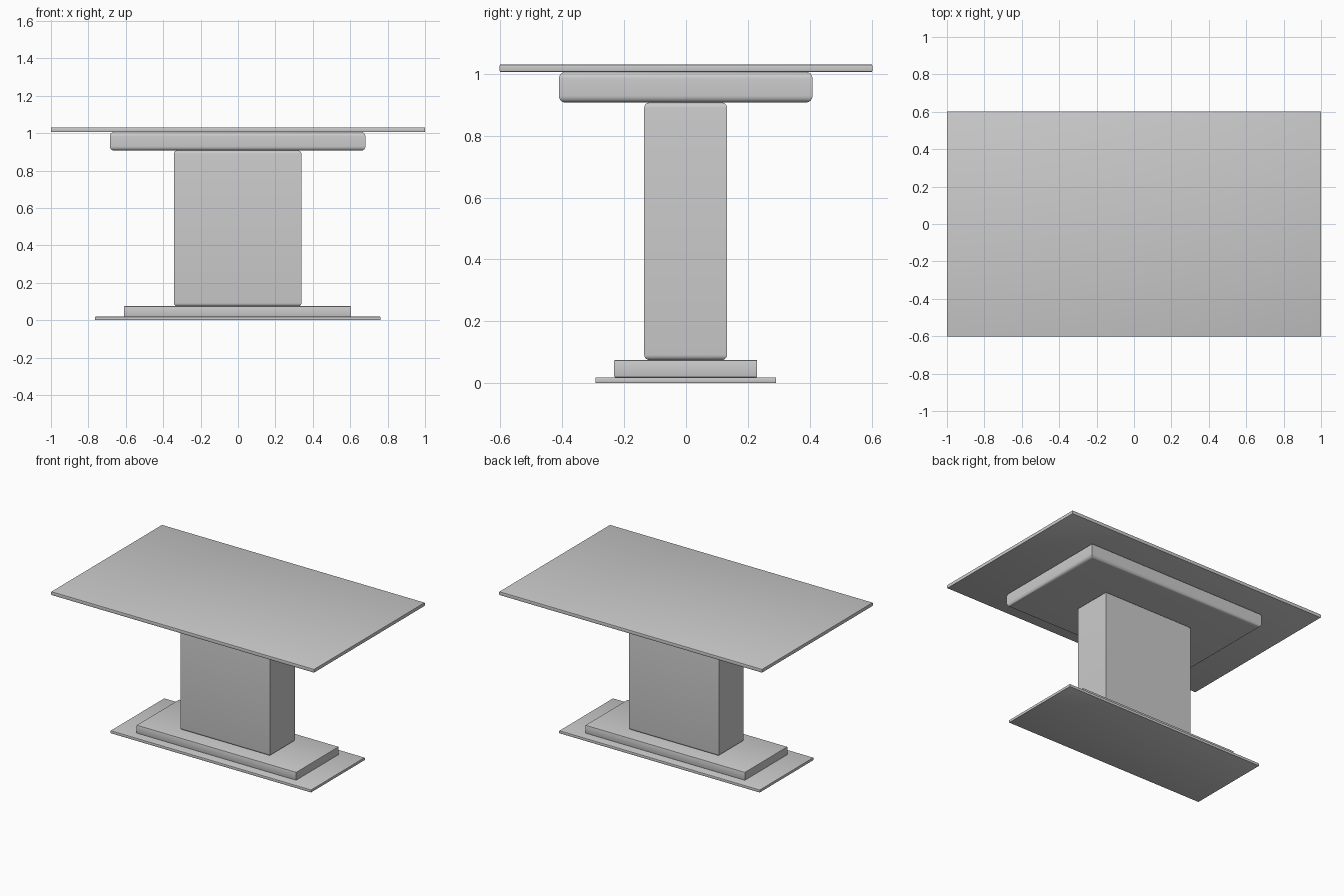
import bpy, bmesh

if "Cube" in bpy.data.objects:
    bpy.data.objects.remove(bpy.data.objects["Cube"])


def slab(name, half_x, half_y, z0, z1, radius, segments, centre=(-0.002, -0.001)):
    """Box with rounded top and bottom rims and crisp vertical corners."""
    bm = bmesh.new()
    bmesh.ops.create_cube(bm, size=2)
    for v in bm.verts:
        v.co.x *= half_x
        v.co.y *= half_y
        v.co.z *= (z1 - z0) / 2
    rims = [e for e in bm.edges if abs(e.verts[0].co.z - e.verts[1].co.z) < 1e-6]
    bmesh.ops.bevel(bm, geom=rims, offset=radius, segments=segments,
                    profile=0.5, affect='EDGES')
    bmesh.ops.recalc_face_normals(bm, faces=bm.faces)
    mesh = bpy.data.meshes.new(name)
    bm.to_mesh(mesh)
    bm.free()
    obj = bpy.data.objects.new(name, mesh)
    obj.location = (centre[0], centre[1], (z0 + z1) / 2)
    bpy.context.collection.objects.link(obj)
    bpy.ops.object.select_all(action='DESELECT')
    obj.select_set(True)
    bpy.context.view_layer.objects.active = obj
    bpy.ops.object.shade_smooth_by_angle(angle=0.6)
    return obj


# Base: thin floor plate with a thicker plinth
slab("floor_plate", 0.763, 0.292, 0.0, 0.019, 0.003, 2)
slab("plinth", 0.607, 0.231, 0.019, 0.075, 0.003, 2)

# Pedestal column
slab("column", 0.341, 0.134, 0.075, 0.907, 0.017, 5)

# Rounded support block under the top
slab("top_support", 0.683, 0.41, 0.907, 1.006, 0.022, 6)

# Table top
slab("table_top", 1.0, 0.602, 1.006, 1.03, 0.003, 2, (0, 0))
